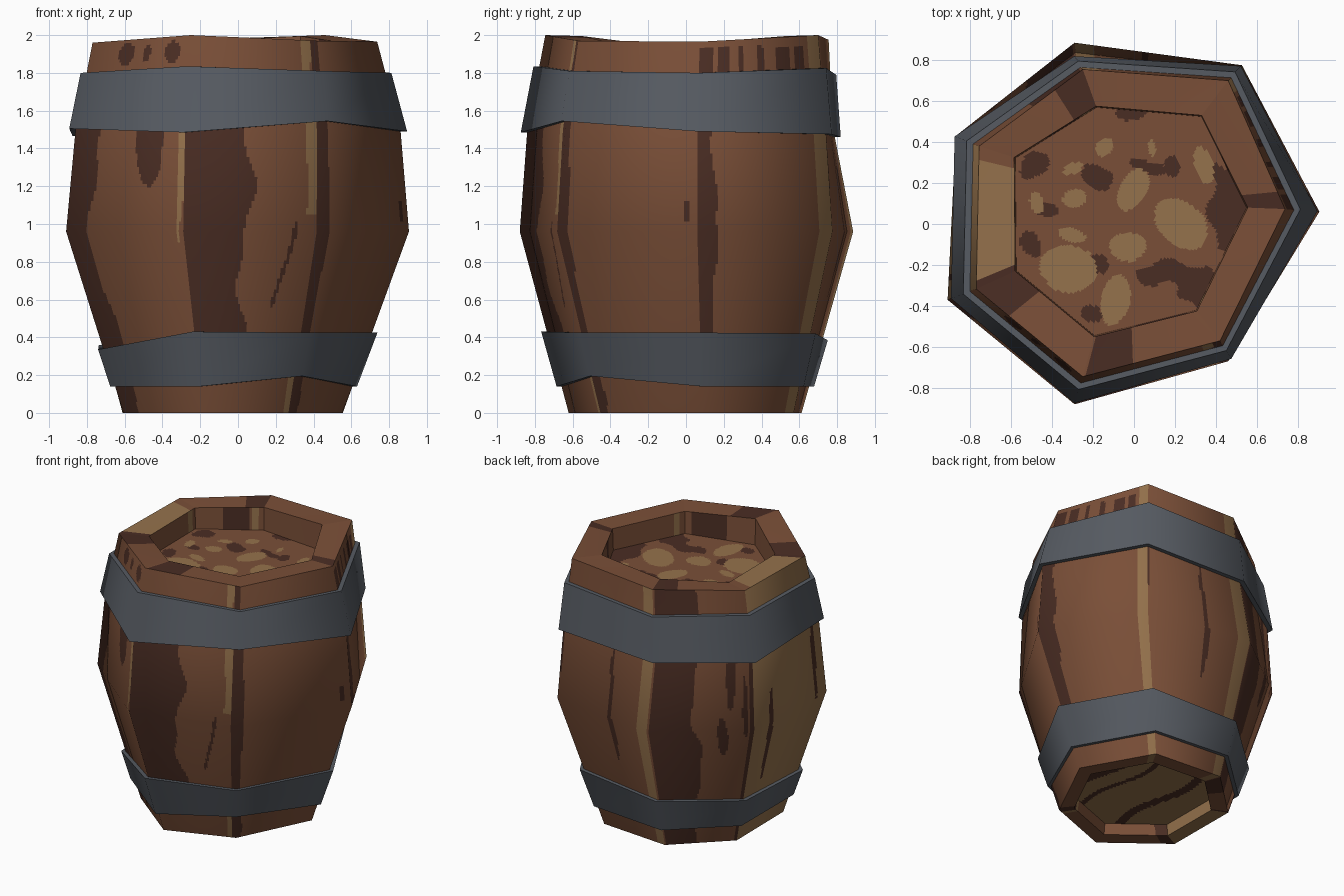
import bpy, bmesh, math
from mathutils import Vector

if "Cube" in bpy.data.objects:
    bpy.data.objects.remove(bpy.data.objects["Cube"])

# Colours
def mat(name, r, g, b):
    m = bpy.data.materials.new(name)
    m.diffuse_color = (r, g, b, 1)
    m.use_nodes = True
    m.node_tree.nodes["Principled BSDF"].inputs["Base Color"].default_value = m.diffuse_color
    return m

BROWN, DARK, TAN = 0, 1, 2
wood = [mat("brown_wood", .195, .078, .039), mat("dark_wood", .068, .026, .017),
        mat("tan_wood", .30, .168, .072)]
iron = mat("grey_iron", .094, .105, .123)

# Seven-sided cross-sections, counter-clockwise from the right-hand corner
MID = [(.905, .06), (.527, .775), (-.29, .885), (-.87, .43), (-.91, -.37), (-.29, -.88), (.46, -.67)]
SHOULDER = [(.86, .06), (.5, .74), (-.28, .78), (-.84, .41), (-.86, -.35), (-.28, -.84), (.46, -.64)]
TOP = [(.737, .073), (.46, .70), (-.25, .755), (-.756, .38), (-.77, -.317), (-.25, -.745), (.42, -.57)]
INNER = [(.555, .08), (.33, .53), (-.185, .575), (-.585, .325), (-.58, -.23), (-.195, -.55), (.307, -.425)]
TOP_Z = [1.965, 2.0, 1.975, 1.96, 1.96, 2.0, 1.97]

def ring(pts, z, s=1.0):
    zs = z if isinstance(z, list) else [z] * 7
    return [Vector((x * s, y * s, h)) for (x, y), h in zip(pts, zs)]

def bottom(z, s):                                 # slightly twisted foot
    c, t = math.cos(.06), math.sin(.06)
    return [Vector((.65 * s * (x * c - y * t) - .03, .70 * s * (y * c + x * t) + .006, z)) for x, y in MID]

WALL = [bottom(0, 1), ring(MID, .96), ring(SHOULDER, 1.5), ring(TOP, TOP_Z)]

# Rounded shading directions at the wall corners
def wall_normals(r):
    up = [b - a for a, b in zip(WALL[max(r - 1, 0)], WALL[min(r + 1, 3)])]
    return [(WALL[r][(k + 1) % 7] - WALL[r][k - 1]).cross(up[k]).normalized() for k in range(7)]

NORMALS = [wall_normals(r) for r in range(4)]

# Grain strips: side, colour, u from, u to, z from, z to
BACK_GRAIN = [
    (0, DARK, 0, .13, .2, 1.7), (0, TAN, .90, 1, -1, 3),
    (1, DARK, .0, .03, 1.15, 1.6), (1, DARK, .55, .60, .6, 1.5), (1, TAN, .89, 1, -1, 3),
    (2, DARK, .02, .46, -1, 3), (2, DARK, .66, .76, .75, 1.05),
    (2, DARK, .74, .84, 1.1, 1.75), (2, DARK, .9, .95, .9, 1.35), (2, DARK, .97, 1, -1, 1.7),
    (3, DARK, .22, .29, .45, 1.2), (3, DARK, .85, .9, .9, 1.6),
]
FRONT_GRAIN = [
    (4, DARK, 0, .2, -1, 1.7), (4, DARK, .55, .78, 1.2, 1.7), (4, TAN, .94, .99, .9, 1.6),
    (4, DARK, .3, .46, 1.84, 1.96), (4, DARK, .54, .62, 1.86, 1.95), (4, DARK, .76, .92, 1.85, 1.97),
    (5, DARK, 0, .44, .2, 1.7), (5, TAN, .87, .94, 1.05, 3), (5, TAN, .88, .94, -1, .3),
    (5, DARK, .95, 1, -1, 3), (6, DARK, 0, .05, -1, 1.7), (6, DARK, .9, .93, 1.0, 1.13),
]
# Flat lip and inner wall strips: side, colour, u from, u to
LIP_GRAIN = [(0, DARK, 0, .13), (2, DARK, 0, .27), (3, BROWN, 0, .1), (3, DARK, .95, 1),
             (4, DARK, 0, .3), (5, DARK, .02, .37)]
INNER_GRAIN = [(2, TAN, .08, .18), (2, DARK, .22, .6), (5, DARK, .4, .9), (6, TAN, .08, .15),
               (3, TAN, .05, .15), (0, DARK, .4, .55)]

def plain_strips(k, u, c, strips):
    for side, col, a, b in strips:
        if side == k and a <= u <= b:
            c = col
    return c

def side_colour(k, u, z):
    c = TAN if k == 3 else BROWN
    if k == 5 and .55 < z < 1.02 and abs(u - (.53 + .26 * z + .015 * math.sin(9 * z))) < .014:
        c = DARK                                  # slanted crack on the front
    if k == 0 and 1.8 < z < 1.94 and (u * 6.3) % 1 < .5 + .25 * math.sin(u * 11):
        c = DARK                                  # row of marks under the lip
    for side, col, a, b, z0, z1 in BACK_GRAIN + FRONT_GRAIN:
        if side != k or not z0 < z < z1:
            continue
        amp = .008 + .11 * (b - a)
        wave = amp * (math.sin(6.3 * z - 4.7 + side) + .4 * math.sin(17 * z))
        lo = a + (wave * .5 if a > .03 and b < 1 else 0)
        hi = b + (wave if b < 1 else 0)
        if z0 > 0 and z1 < 2.5 and b - a < .3 and lo > 0:    # short strips taper
            t = (2 * z - z0 - z1) / (z1 - z0)
            trim = (1 - math.sqrt(1 - t * t)) * (hi - lo) / 2
            lo, hi = lo + trim, hi - trim
        if lo <= u <= hi:
            c = col
    return c

# Lid knots: x, y, half-length, half-width, tilt in degrees
TAN_KNOTS = [(-.32, -.22, .14, .115, -10), (.23, 0, .15, .105, -40), (-.005, .17, .11, .065, 60),
             (-.03, -.11, .09, .07, 0), (-.09, -.37, .125, .07, 75), (.34, .285, .095, .045, 105),
             (-.145, .375, .05, .04, 60), (-.29, .125, .06, .045, 20), (.088, .37, .04, .018, 100),
             (-.3, -.055, .07, .033, -15), (-.3, .27, .055, .025, 25), (-.475, .105, .05, .035, 100)]
DARK_KNOTS = [(-.18, .23, .08, .06, 20), (.17, -.24, .16, .06, 0), (.33, -.32, .12, .1, 0),
              (.47, .08, .1, .24, 0), (-.5, .29, .08, .06, 30), (.07, .28, .08, .035, -20),
              (.19, .28, .035, .05, 0), (-.16, -.19, .05, .05, 0), (-.5, -.1, .05, .06, 0),
              (0, .54, .09, .03, 0), (-.42, .07, .07, .03, -10), (-.2, -.44, .05, .04, 0)]

def in_knot(x, y, knots, rough):
    for cx, cy, a, b, deg in knots:
        t = math.radians(deg)
        dx, dy = x - cx, y - cy
        p, q = dx * math.cos(t) + dy * math.sin(t), dy * math.cos(t) - dx * math.sin(t)
        if (p / a) ** 2 + (q / b) ** 2 < 1 + rough * math.sin(31 * x + 9) * math.sin(27 * y):
            return True
    return False

def colour(kind, k, u, c):
    if kind == "lid":
        if in_knot(c.x, c.y, TAN_KNOTS, .1):
            return TAN
        return DARK if in_knot(c.x, c.y, DARK_KNOTS, .6) else BROWN
    if kind == "base":                            # underside: tan with a few dark grain lines
        v = c.x + .04 * math.sin(7 * c.y)
        return DARK if v > .27 or -.27 < v < -.2 or .1 < v < .14 else TAN
    if kind == "lip":
        return plain_strips(k, u, TAN if k == 3 else BROWN, LIP_GRAIN)
    if kind == "inner":
        return plain_strips(k, u, BROWN, INNER_GRAIN)
    return side_colour(k, u, c.z)

# Barrel: underside, wall, lip and sunken lid as one skin of fine patches
LID_Z, BASE_Z = 1.80, .08
lip = ring(INNER, [z - .005 for z in TOP_Z])
skin = [
    ([Vector((-.03, 0, BASE_Z))] * 7, bottom(BASE_Z, .79), 20, "base"),
    (bottom(BASE_Z, .79), bottom(0, .81), 4, "foot"),
    (bottom(0, .81), WALL[0], 3, "foot"),
    (WALL[0], WALL[1], 50, 0),
    (WALL[1], WALL[2], 30, 1),
    (WALL[2], WALL[3], 28, 2),
    (WALL[3], lip, 5, "lip"),
    (lip, ring(INNER, LID_Z, .99), 6, "inner"),
    (ring(INNER, LID_Z, .99), [Vector((-.04, .03, LID_Z))] * 7, 36, "lid"),
]
NU = 52
bm = bmesh.new()
cache, normals = {}, []

def vert(p):
    key = tuple(round(c, 5) for c in p)
    if key not in cache:
        cache[key] = bm.verts.new(p)
    return cache[key]

def blend(lower, upper, k, u, v):
    n = (k + 1) % 7
    return lower[k].lerp(lower[n], u).lerp(upper[k].lerp(upper[n], u), v)

for lower, upper, nv, kind in skin:
    for k in range(7):
        for i in range(NU):
            for j in range(nv):
                uv = [(a / NU, b / nv) for a, b in ((i, j), (i + 1, j), (i + 1, j + 1), (i, j + 1))]
                quad = list(dict.fromkeys(vert(blend(lower, upper, k, *p)) for p in uv))
                if len(quad) < 3:
                    continue
                f = bm.faces.new(quad)
                u = (i + .5) / NU
                f.material_index = colour(kind, k, u, blend(lower, upper, k, u, (j + .5) / nv))
                f.smooth = True
                if isinstance(kind, int):         # wall: rounded shading
                    normals += [blend(NORMALS[kind], NORMALS[kind + 1], k, *p).normalized() for p in uv]
                else:
                    f.normal_update()
                    normals += [f.normal.copy()] * len(quad)

def finish(name, bm, mats):
    me = bpy.data.meshes.new(name)
    bm.to_mesh(me)
    bm.free()
    for m in mats:
        me.materials.append(m)
    ob = bpy.data.objects.new(name, me)
    bpy.context.collection.objects.link(ob)
    return ob

barrel = finish("barrel_body", bm, wood)
barrel.data.normals_split_custom_set([tuple(n) for n in normals])

# Iron hoops: a band following the wall, with uneven edges
def wall_at(k, z):
    for a, b in zip(WALL, WALL[1:]):
        if z <= b[k].z:
            return a[k].lerp(b[k], (z - a[k].z) / (b[k].z - a[k].z))

def hoop(name, low, high):
    bm = bmesh.new()
    loops = []
    for zs, s in ((low, .98), (low, 1.04), (high, 1.04), (high, .98)):
        pts = [wall_at(k, zs[k]) for k in range(7)]
        loops.append([bm.verts.new((p.x * s, p.y * s, p.z)) for p in pts])
    for a, b in zip(loops, loops[1:] + loops[:1]):
        for k in range(7):
            n = (k + 1) % 7
            bm.faces.new((a[k], a[n], b[n], b[k])).smooth = True
    for loop in loops:                            # crisp rims, rounded band
        for k in range(7):
            bm.edges.get((loop[k], loop[k - 1])).smooth = False
    return finish(name, bm, [iron])

hoop("upper_hoop", [1.49, 1.475, 1.46, 1.465, 1.505, 1.485, 1.545],
     [1.80, 1.825, 1.79, 1.80, 1.80, 1.835, 1.81])
hoop("lower_hoop", [.14, .14, .14, .14, .14, .14, .195],
     [.425, .42, .385, .36, .335, .43, .425])
